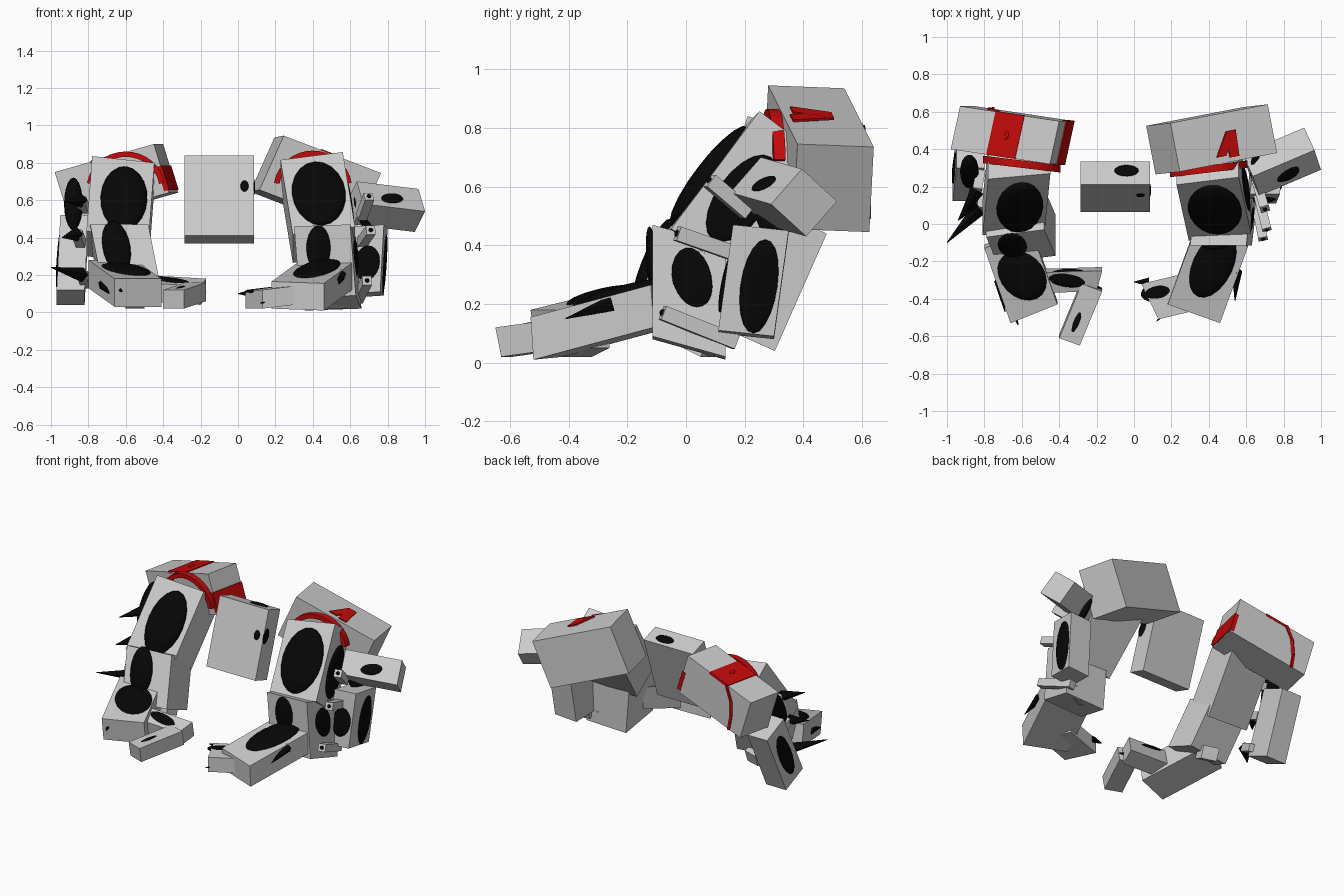
import bpy, bmesh
from math import sin, cos, pi
from mathutils import Vector as V, Matrix


def material(name, rgb):
    m = bpy.data.materials.new(name)
    m.diffuse_color = (*rgb, 1)
    return m


BLACK = material("black", (0.002, 0.002, 0.002))
RED = material("red", (0.55, 0.003, 0.003))


def link(name, bm, mat=None, smooth=False):
    bmesh.ops.recalc_face_normals(bm, faces=bm.faces)
    me = bpy.data.meshes.new(name)
    for f in bm.faces:
        f.smooth = smooth
    bm.to_mesh(me)
    bm.free()
    if mat:
        me.materials.append(mat)
    ob = bpy.data.objects.new(name, me)
    bpy.context.collection.objects.link(ob)
    return ob


def frame(o, a, b, c):
    return Matrix.Translation(V(o)) @ Matrix((V(a), V(b), V(c))).transposed().to_4x4()


# Block given by one corner and three edge vectors
def box(name, p, u, v, w, mat=None):
    u, v, w = V(u), V(v), V(w)
    bm = bmesh.new()
    bmesh.ops.create_cube(bm, size=1, matrix=frame(V(p) + (u + v + w) / 2, u, v, w))
    return link(name, bm, mat)


# Domed oval patch with half axes a, b, bulging by h along their normal
def patch(name, c, a, b, h=0.03, mat=BLACK):
    a, b = V(a), V(b)
    bm = bmesh.new()
    bmesh.ops.create_uvsphere(bm, u_segments=20, v_segments=10, radius=1,
                              matrix=frame(c, a, b, a.cross(b).normalized() * h))
    return link(name, bm, mat, True)


# Pointed spike from base to tip
def spike(name, base, tip, r=0.035, segs=5):
    d = V(tip) - V(base)
    m = Matrix.Translation((V(base) + V(tip)) / 2) @ d.to_track_quat('Z', 'Y').to_matrix().to_4x4()
    bm = bmesh.new()
    bmesh.ops.create_cone(bm, cap_ends=True, segments=segs, radius1=r, radius2=0.002,
                          depth=d.length, matrix=m)
    return link(name, bm, BLACK)


# Square rod between two points
def rod(name, a, b, s=0.05, mat=None):
    d = V(b) - V(a)
    q = d.to_track_quat('Z', 'Y')
    x, y = q @ V((s, 0, 0)), q @ V((0, s, 0))
    return box(name, V(a) - x / 2 - y / 2, x, y, d, mat)


# Flat arched band
def arch(name, c, rx, rz, y_slope, a0, a1, width=0.03, depth=0.04):
    bm = bmesh.new()
    n, rings = 16, []
    for i in range(n + 1):
        t = a0 + (a1 - a0) * i / n
        ring = []
        for k, dy in ((1, 0), (1, depth), (1 - width / rx, depth), (1 - width / rx, 0)):
            x, z = rx * k * cos(t), rz * k * sin(t)
            ring.append(bm.verts.new(V(c) + V((x, dy + y_slope * x, z))))
        rings.append(ring)
    for r, s in zip(rings, rings[1:]):
        for j in range(4):
            bm.faces.new((r[j], r[(j + 1) % 4], s[(j + 1) % 4], s[j]))
    bm.faces.new(rings[0])
    bm.faces.new(rings[-1])
    return link(name, bm, RED)


# Centre chest block
box("centre_block", (-0.285, 0.21, 0.84), (0.37, 0, 0), (0, 0.125, -0.042), (0, -0.145, -0.43))
patch("centre_top_spot", (-0.04, 0.285, 0.815), (0.065, 0, 0), (0, 0.03, -0.01), 0.012)
patch("centre_side_spot", (0.085, 0.18, 0.67), (0, 0.02, 0.045), (0, 0.03, -0.01), 0.006)
patch("centre_front_spot", (0.035, 0.155, 0.675), (0.022, 0, 0), (0, 0.01, 0.03), 0.006)

# Right shoulder with red marks
box("right_shoulder", (0.245, 0.28, 0.945), (0.52, 0.10, -0.2), (-0.05, 0.26, -0.01), (-0.13, -0.015, -0.29))
arch("right_shoulder_band", (0.40, 0.275, 0.66), 0.21, 0.205, 0.12, 0.05 * pi, 0.95 * pi)
for i, dx in enumerate((0, 0.07)):
    box(f"right_shoulder_mark_{i}", (0.44 + dx, 0.355, 0.866 - 0.386 * dx), (0.05, 0.01, -0.019),
        (0.05 - dx, 0.14, 0.386 * dx - 0.02), (0.004, 0, 0.008), RED)

# Right upper arm, forearm, hand
box("right_upper_arm", (0.227, 0.21, 0.815), (0.333, 0.04, 0.042), (0.0, 0.20, -0.15), (0.066, -0.30, -0.40))
patch("right_upper_arm_pad", (0.43, 0.08, 0.635), (0.145, 0.0, 0.01), (0.02, -0.13, -0.17), 0.05)
patch("right_upper_arm_side_pad", (0.60, 0.19, 0.56), (0, 0.07, -0.05), (0.02, -0.10, -0.14), 0.012)
box("right_forearm", (0.30, -0.115, 0.46), (0.30, 0, 0.01), (0.03, 0.25, -0.07), (0.03, 0, -0.38))
patch("right_forearm_pad", (0.43, -0.115, 0.34), (0.065, 0, 0), (0, -0.01, 0.125), 0.02)
patch("right_forearm_side_pad", (0.628, 0.02, 0.28), (0.01, 0.07, -0.02), (0, 0, 0.11), 0.012)
box("right_hand", (0.46, -0.52, 0.01), (-0.28, 0.10, 0.01), (0.15, 0.41, 0.11), (0, -0.01, 0.145))
patch("right_hand_pad", (0.42, -0.22, 0.23), (0.08, 0.17, 0.05), (-0.10, 0.04, 0.0), 0.03)
patch("right_knuckle_pad", (0.29, -0.36, 0.16), (0.08, 0.07, 0.02), (-0.04, 0.04, 0.0), 0.02)
patch("right_hand_side_pad", (0.525, -0.28, 0.13), (0.04, 0.12, 0.01), (0, 0, 0.03), 0.008)
box("right_fingers", (0.04, -0.32, 0.02), (0.09, -0.19, 0), (0.25, 0.06, 0.03), (0, 0, 0.10))
patch("right_finger_pad", (0.15, -0.36, 0.12), (0.11, 0.03, 0.01), (0.03, -0.05, 0), 0.012)
spike("right_finger_tip", (0.08, -0.31, 0.10), (0.0, -0.31, 0.10), 0.025)
spike("right_knuckle_tip", (0.22, -0.43, 0.06), (0.12, -0.52, 0.05), 0.025)
spike("right_wrist_tip", (0.55, -0.25, 0.2), (0.54, -0.41, 0.15), 0.03)
box("right_palm_block", (0.50, 0.0, 0.06), (0.10, 0.03, 0), (-0.02, 0.08, -0.04), (0.0, 0.03, 0.08))

# Right outer plate, elbow block and rods
box("right_outer_plate", (0.62, 0.16, 0.46), (0.16, 0, 0.01), (0.02, 0.19, -0.02), (-0.02, -0.05, -0.36))
patch("right_outer_plate_pad", (0.785, 0.25, 0.26), (0, 0.065, 0), (-0.01, -0.02, -0.16), 0.01)
patch("right_front_plate_pad", (0.69, 0.135, 0.27), (0.07, 0, 0), (0.01, 0.02, 0.10), 0.015)
box("right_elbow_block", (0.965, 0.395, 0.66), (-0.055, 0.12, -0.11), (0.035, -0.105, -0.12), (-0.33, -0.14, 0.04))
patch("right_elbow_pad", (0.81, 0.27, 0.615), (0.07, 0.03, 0), (0.02, -0.035, -0.03), 0.01)
patch("right_elbow_back_pad", (0.67, 0.32, 0.54), (0.04, 0.07, -0.05), (0.02, -0.05, -0.10), 0.03)
rods = (((0.71, -0.08, 0.36), (0.66, 0.15, 0.38)),
        ((0.70, 0.08, 0.62), (0.66, 0.21, 0.51)),
        ((0.71, -0.03, 0.44), (0.66, 0.17, 0.37)),
        ((0.69, -0.08, 0.17), (0.64, 0.17, 0.07)))
for i, (a, b) in enumerate(rods[1:]):
    rod(f"right_rod_{i}", a, b)
    patch(f"right_rod_end_{i}", a, (0.012, 0, 0), (0, 0, 0.012), 0.01)

# Left shoulder with red stripe, thin end cap and back strap
P, U, W, D = V((-0.45, 0.32, 0.9)), V((-0.53, 0.08, -0.15)), V((0.05, 0.23, 0)), V((0.08, 0, -0.26))
box("left_shoulder", P, U, W, D)
box("left_shoulder_stripe", P + U * 0.35 - D * 0.02, U * 0.29, W * 1.01, D * 0.06, RED)
box("left_shoulder_end_band", P + D * 0.45 - U * 0.012 - W * 0.02, U * 0.05, W * 1.03, D * 0.5, RED)
patch("left_shoulder_stud", P + U * 0.48 + W * 0.5 - D * 0.03, U * 0.02, W * 0.1, 0.008, RED)
strap = [P + W + U * a + D * b for a, b in ((0.62, 0.0), (0.74, 0.3), (0.8, 0.65), (0.82, 1.0))]
for i, (a, b) in enumerate(zip(strap, strap[1:])):
    rod(f"left_shoulder_strap_{i}", a, b, 0.018, RED)
arch("left_shoulder_band", (-0.60, 0.30, 0.66), 0.21, 0.20, -0.12, 0.05 * pi, 0.95 * pi)

# Left upper arm, forearm, hand
box("left_upper_arm", (-0.78, 0.24, 0.835), (0.333, 0.03, -0.035), (0.0, 0.18, -0.135), (-0.03, -0.30, -0.40))
patch("left_upper_arm_pad", (-0.61, 0.09, 0.61), (0.125, 0.0, -0.01), (-0.01, -0.13, -0.17), 0.05)
box("left_forearm", (-0.79, -0.07, 0.47), (0.31, 0.04, 0), (0, 0.22, -0.09), (0.06, -0.14, -0.30))
patch("left_forearm_pad", (-0.65, -0.115, 0.35), (0.075, 0.01, 0), (0.02, -0.06, -0.14), 0.03)
box("left_hand", (-0.66, -0.51, 0.03), (0.25, 0.10, 0), (-0.14, 0.40, 0.10), (0, -0.02, 0.15))
patch("left_hand_pad", (-0.60, -0.27, 0.225), (0.08, -0.13, -0.03), (0.11, 0.05, 0), 0.03)
box("left_thumb", (-0.53, -0.35, 0.06), (0.33, 0.01, -0.02), (0.03, 0.11, 0.04), (0, -0.02, 0.10))
patch("left_thumb_pad", (-0.33, -0.29, 0.165), (0.13, -0.01, -0.02), (0.01, 0.05, 0.01), 0.015)
box("left_fingers", (-0.40, -0.59, 0.02), (0.11, -0.04, 0), (0.12, 0.29, 0.04), (0, -0.02, 0.10))
patch("left_finger_pad", (-0.31, -0.53, 0.13), (0.025, 0.06, 0.01), (0.015, -0.008, 0), 0.008)
spike("left_thumb_tip", (-0.26, -0.31, 0.11), (-0.17, -0.35, 0.11), 0.03)
spike("left_wrist_tip", (-0.66, -0.40, 0.15), (-0.62, -0.54, 0.11), 0.035)
spike("left_back_tip", (-0.72, -0.3, 0.15), (-0.69, -0.47, 0.10), 0.03)
box("left_palm_block", (-0.62, 0.0, 0.06), (0.10, -0.03, 0), (0.02, 0.08, -0.04), (0, 0.03, 0.08))

# Left outer plate, side pads and spikes
box("left_outer_plate", (-0.95, 0.30, 0.52), (0.15, 0, 0), (0, 0.18, -0.08), (-0.02, -0.177, -0.40))
patch("left_outer_plate_pad", (-0.96, 0.30, 0.28), (0, 0.055, -0.025), (-0.01, -0.07, -0.15), 0.01)
patch("left_side_pad", (-0.88, 0.28, 0.58), (0.05, 0, 0), (0.0, -0.08, -0.14), 0.05)
for i, (b, t) in enumerate((((-0.84, 0.18, 0.60), (-0.92, 0.03, 0.59)),
                            ((-0.86, 0.12, 0.42), (-0.94, 0.02, 0.40)),
                            ((-0.83, 0.08, 0.20), (-1.0, -0.10, 0.24)))):
    rod(f"left_rod_{i}", V(b) + V((0.02, 0.1, -0.05)), b)
    spike(f"left_spike_{i}", b, t, 0.04, 4)
